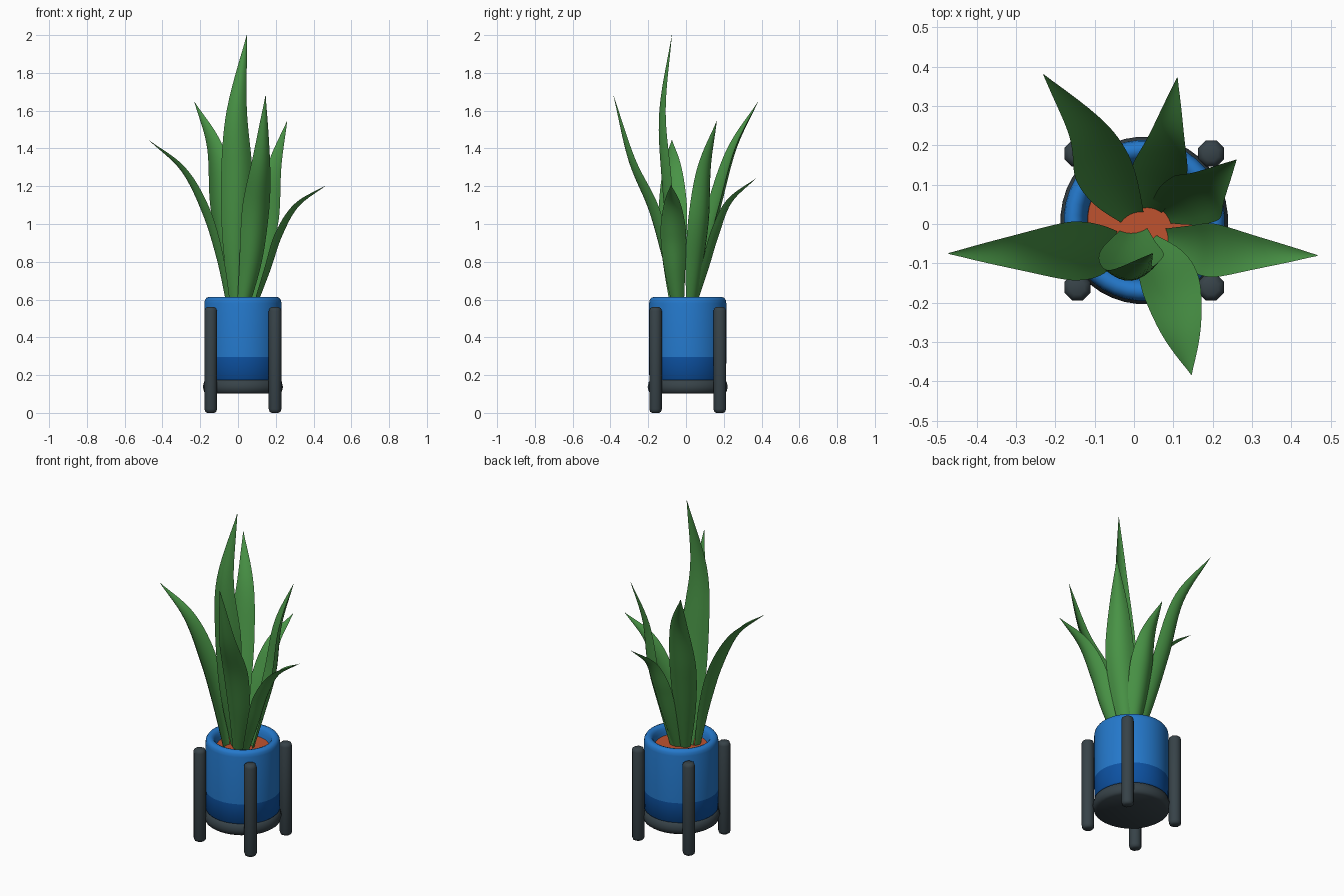
import bpy, bmesh, math
from mathutils import Vector

if "Cube" in bpy.data.objects:
    bpy.data.objects.remove(bpy.data.objects["Cube"])

CX, CY = 0.026, 0.009      # axis of the pot


def material(name, rgb):
    m = bpy.data.materials.new(name)
    m.diffuse_color = (*rgb, 1)
    m.use_nodes = True
    m.node_tree.nodes["Principled BSDF"].inputs["Base Color"].default_value = m.diffuse_color
    return m


GREEN = material("leaf green", (0.065, 0.29, 0.06))
BLUE = material("pot blue", (0.018, 0.19, 0.60))
NAVY = material("dark blue", (0.004, 0.085, 0.37))
SOIL = material("terracotta soil", (0.52, 0.085, 0.028))
GREY = material("slate grey", (0.038, 0.055, 0.065))


def finish(name, bm, mats, angle=50):
    bmesh.ops.recalc_face_normals(bm, faces=bm.faces)
    me = bpy.data.meshes.new(name)
    bm.to_mesh(me)
    bm.free()
    for m in mats:
        me.materials.append(m)
    ob = bpy.data.objects.new(name, me)
    bpy.context.collection.objects.link(ob)
    bpy.ops.object.select_all(action='DESELECT')
    ob.select_set(True)
    bpy.context.view_layer.objects.active = ob
    bpy.ops.object.shade_smooth_by_angle(angle=math.radians(angle))
    return ob


def skin(bm, rings):
    """Join closed rings of points with quads and cap both ends."""
    rows = [[bm.verts.new(p) for p in r] for r in rings]
    n = len(rows[0])
    for a, b in zip(rows, rows[1:]):
        for i in range(n):
            j = (i + 1) % n
            bm.faces.new((a[i], a[j], b[j], b[i]))
    bm.faces.new(rows[0][::-1])
    bm.faces.new(rows[-1])


def lathe(name, profile, mats, x=CX, y=CY, n=40, rule=None):
    bm = bmesh.new()
    turn = [2 * math.pi * (i + 0.5) / n for i in range(n)]
    skin(bm, [[(x + r * math.cos(a), y + r * math.sin(a), z) for a in turn] for r, z in profile])
    if rule:
        for f in bm.faces:
            f.material_index = rule(f.calc_center_median())
    return finish(name, bm, mats)


# pot with a darker band around the foot and a rounded rim
lathe("pot", [(0.19, 0.165), (0.204, 0.18), (0.205, 0.295), (0.205, 0.58), (0.202, 0.597),
              (0.194, 0.609), (0.18, 0.614), (0.166, 0.609), (0.156, 0.597), (0.15, 0.575),
              (0.142, 0.54)], [BLUE, NAVY],
      rule=lambda c: 1 if c.z < 0.295 else 0)
lathe("soil", [(0.146, 0.54), (0.144, 0.558)], [SOIL])

# stand: round tray and four octagonal legs
lathe("stand_tray", [(0.192, 0.102), (0.206, 0.112), (0.213, 0.137), (0.206, 0.166), (0.192, 0.177)], [GREY])
leg = [(0.02, 0), (0.031, 0.006), (0.036, 0.02), (0.036, 0.54), (0.031, 0.554), (0.02, 0.56)]
for sx, side in ((-1, "left"), (1, "right")):
    for sy, end in ((-1, "front"), (1, "back")):
        lathe(f"{end}_{side}_leg", leg, [GREY], CX + sx * 0.17, CY + sy * 0.17, 8)


# leaves: cupped, tapering blades swept along a curve
def spline(pts, t):
    pts = [Vector(p) for p in pts]
    pts = [2 * pts[0] - pts[1]] + pts + [2 * pts[-1] - pts[-2]]
    s = t * (len(pts) - 3)
    i = min(int(s), len(pts) - 4)
    u = s - i
    a, b, c, d = pts[i:i + 4]
    return 0.5 * (2 * b + (c - a) * u + (2 * a - 5 * b + 4 * c - d) * u * u
                  + (3 * b - a - 3 * c + d) * u ** 3)


def width(t):
    if t < 0.5:
        return 0.4 + 0.6 * math.sin(math.pi * t)
    return max(1 - ((t - 0.5) / 0.5) ** 1.5, 0.015)


def leaf(name, facing, half, pts, rows=28, cols=8):
    a = math.radians(facing)
    side = Vector((-math.sin(a), math.cos(a), 0))
    rings = []
    for k in range(rows + 1):
        t = k / rows
        c = spline(pts, t)
        tan = (spline(pts, min(t + 0.01, 1)) - spline(pts, max(t - 0.01, 0))).normalized()
        w = (side - tan * side.dot(tan)).normalized()
        inward = tan.cross(w)
        h = half * width(t)

        def point(u, s):
            cup = h * 0.4 * (u * u - 0.4)
            return c + w * h * u + inward * (cup + s * 0.14 * h * (1 - u * u))
        us = [-1 + 2 * i / cols for i in range(cols + 1)]
        rings.append([point(u, -1) for u in us] + [point(u, 1) for u in us[-2:0:-1]])
    bm = bmesh.new()
    skin(bm, rings)
    finish(name, bm, [GREEN])


leaf("tall_leaf", -85, 0.083, [(0, -.02, .54), (-.01, -.07, .88), (-.005, -.105, 1.25),
                               (-.005, -.125, 1.6), (.047, -.075, 2.0)])
leaf("left_leaf", 184, 0.075, [(-.045, -.05, .54), (-.095, -.065, .82), (-.17, -.07, 1.07),
                               (-.29, -.072, 1.29), (-.472, -.075, 1.444)])
leaf("right_leaf", -3, 0.068, [(.08, -.04, .54), (.155, -.06, .76), (.215, -.068, .945),
                               (.31, -.073, 1.10), (.467, -.08, 1.205)])
leaf("front_leaf", -77, 0.074, [(.025, -.04, .54), (.07, -.1, .8), (.098, -.175, 1.08),
                                (.125, -.29, 1.34), (.146, -.383, 1.677)])
leaf("back_left_leaf", 115, 0.074, [(-.005, .02, .54), (-.05, .087, .815), (-.088, .16, 1.1),
                                    (-.125, .25, 1.4), (-.23, .38, 1.645)])
leaf("back_leaf", 82, 0.07, [(.04, .035, .54), (.055, .1, .76), (.068, .155, .95),
                             (.085, .23, 1.12), (.11, .372, 1.243)])
leaf("back_right_leaf", 47, 0.08, [(.07, .03, .54), (.12, .055, .78), (.17, .08, 1.02),
                                   (.2, .105, 1.3), (.26, .163, 1.545)])
